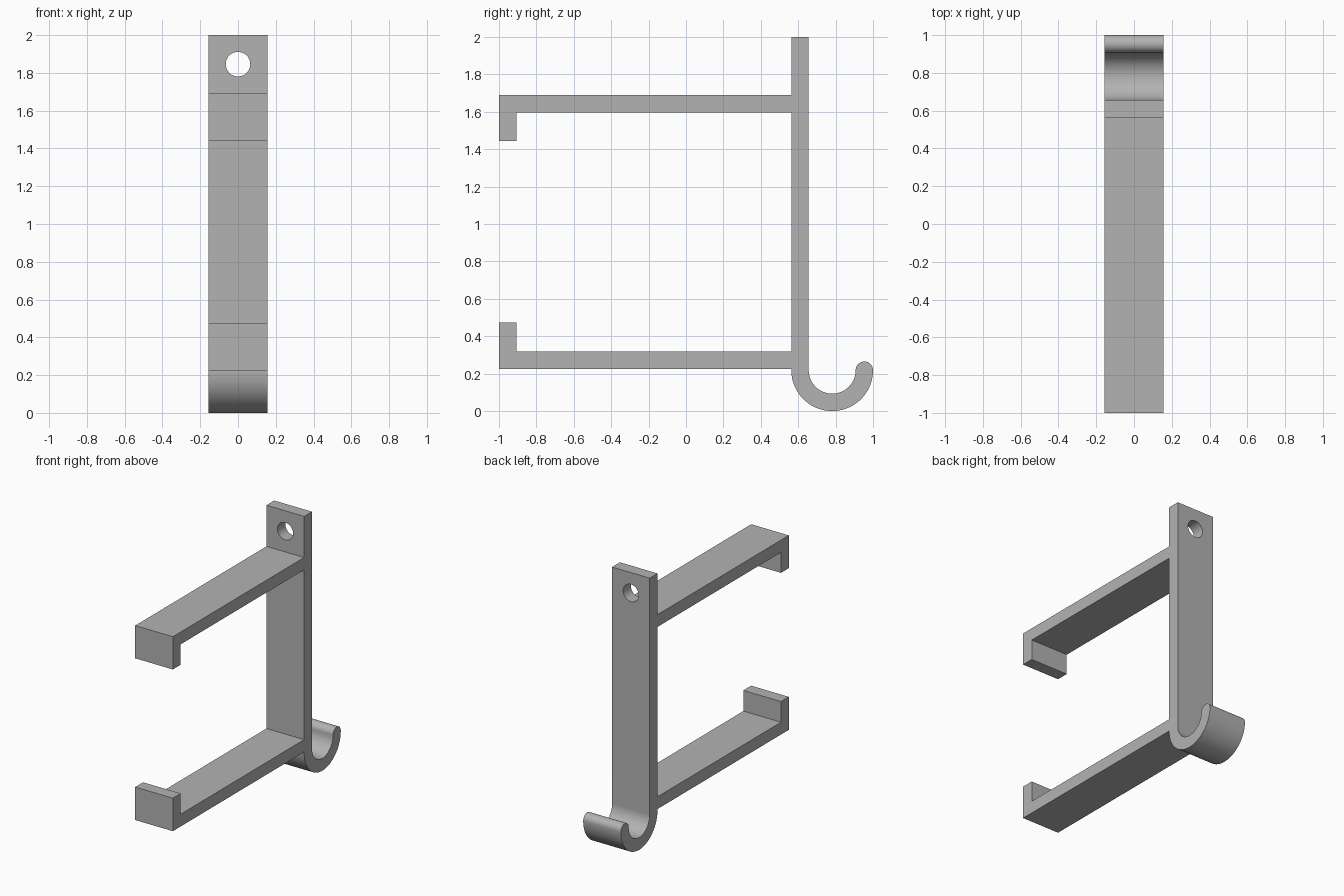
import bpy
import bmesh
from math import cos, sin, pi, radians
from mathutils import Matrix, Vector

cube = bpy.data.objects.get("Cube")
if cube:
    bpy.data.objects.remove(cube, do_unlink=True)

HALF_WIDTH = 0.157
THICK = 0.093
FRONT, BACK = -1.0, 1.0
PLATE_FRONT = 0.563
PLATE_BACK = PLATE_FRONT + THICK
HOOK_R = (BACK - PLATE_FRONT) / 2
HOOK_Y, HOOK_Z = PLATE_FRONT + HOOK_R, HOOK_R

grey = bpy.data.materials.new("plain grey")
grey.use_nodes = True
colour = (0.45, 0.45, 0.45, 1)
grey.diffuse_color = colour
grey.node_tree.nodes["Principled BSDF"].inputs["Base Color"].default_value = colour


def arc(y, z, radius, start, end, steps):
    """Points along an arc in the side plane, angles in degrees."""
    angles = [radians(start + (end - start) * i / steps) for i in range(steps + 1)]
    return [(y + radius * cos(a), z + radius * sin(a)) for a in angles]


def arm(low, lip_end):
    """Outline of an arm with a lip, from its lower root round to its upper root."""
    high = low + THICK
    lip = FRONT + THICK
    if lip_end > high:
        return [(PLATE_FRONT, low), (FRONT, low), (FRONT, lip_end),
                (lip, lip_end), (lip, high), (PLATE_FRONT, high)]
    return [(PLATE_FRONT, low), (lip, low), (lip, lip_end),
            (FRONT, lip_end), (FRONT, high), (PLATE_FRONT, high)]


# Side outline: arms, back plate, then the inside, rounded tip and outside of the hook
outline = arm(0.224, 0.473) + arm(1.597, 1.443)
outline += [(PLATE_FRONT, 2.0), (PLATE_BACK, 2.0)]
outline += arc(HOOK_Y, HOOK_Z, HOOK_R - THICK, 180, 360, 40)
outline += arc(BACK - THICK / 2, HOOK_Z, THICK / 2, 180, 0, 20)[1:]
outline += arc(HOOK_Y, HOOK_Z, HOOK_R, 360, 180, 48)[1:]

# Extrude the outline across the width
bm = bmesh.new()
side = bm.faces.new([bm.verts.new((-HALF_WIDTH, y, z)) for y, z in outline])
extruded = bmesh.ops.extrude_face_region(bm, geom=[side])["geom"]
bmesh.ops.translate(bm, vec=Vector((2 * HALF_WIDTH, 0, 0)),
                    verts=[v for v in extruded if isinstance(v, bmesh.types.BMVert)])
bmesh.ops.recalc_face_normals(bm, faces=bm.faces)
mesh = bpy.data.meshes.new("wall_bracket")
bm.to_mesh(mesh)
bm.free()
mesh.materials.append(grey)
bracket = bpy.data.objects.new("wall_bracket", mesh)
bpy.context.collection.objects.link(bracket)

# Screw hole through the top of the plate
bpy.ops.mesh.primitive_cylinder_add(vertices=48, radius=0.065, depth=0.4,
                                    location=(0, PLATE_FRONT + THICK / 2, 1.846),
                                    rotation=(pi / 2, 0, 0))
cutter = bpy.context.object
cutter.name = "screw_hole_cutter"
cutter.hide_render = True
cutter.data.materials.append(grey)

bpy.ops.object.select_all(action="DESELECT")
bracket.select_set(True)
bpy.context.view_layer.objects.active = bracket
cut = bracket.modifiers.new("screw_hole", "BOOLEAN")
cut.operation = "DIFFERENCE"
cut.solver = "EXACT"
cut.object = cutter
bpy.ops.object.modifier_apply(modifier=cut.name)
bpy.data.objects.remove(cutter, do_unlink=True)

bpy.ops.object.shade_smooth_by_angle(angle=radians(30))
